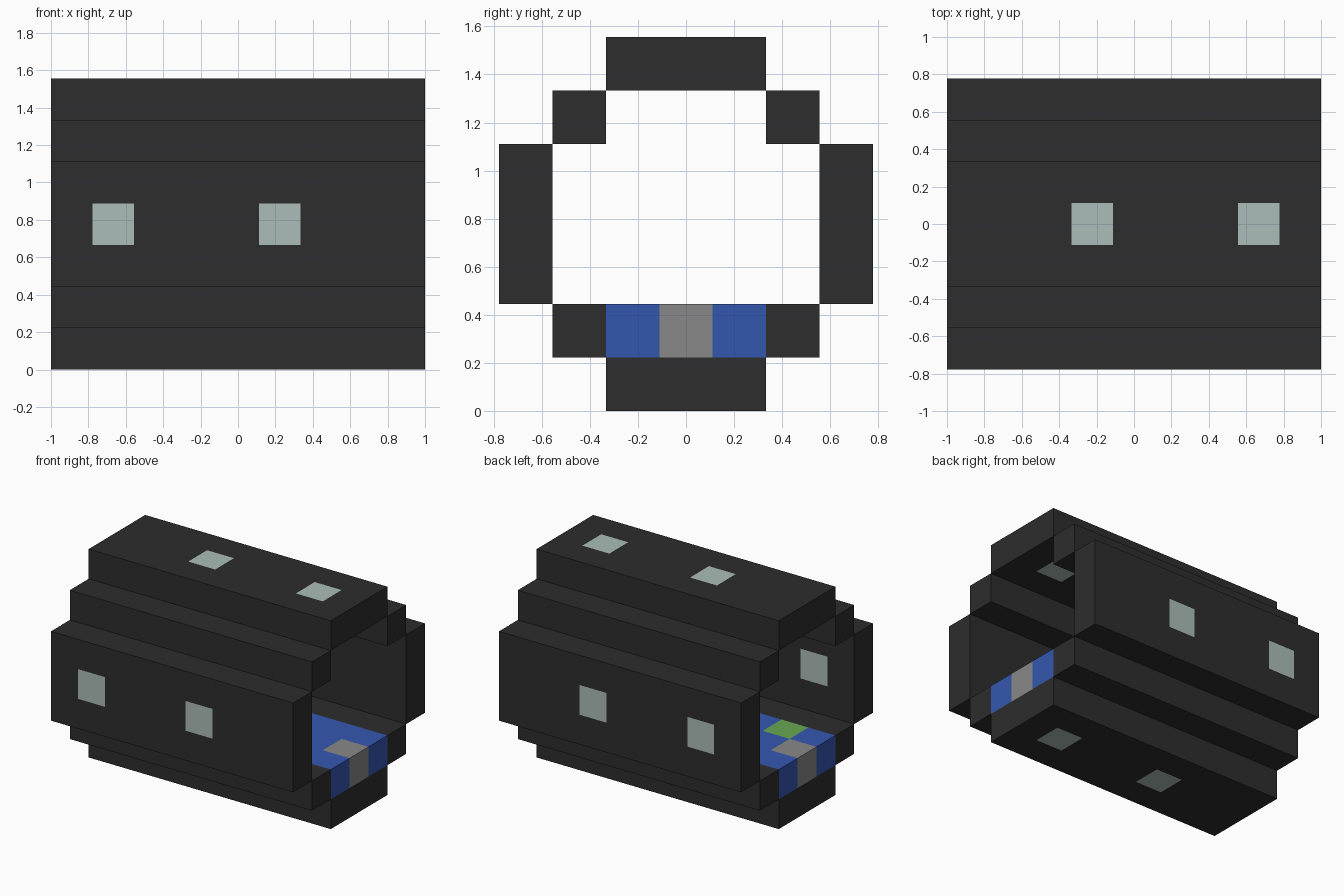
import bpy
import bmesh
from mathutils import Vector

if "Cube" in bpy.data.objects:
    bpy.data.objects.remove(bpy.data.objects["Cube"], do_unlink=True)

U = 2 / 9  # size of one block
LENGTH = 9


def linear(c):
    c /= 255
    return c / 12.92 if c <= 0.04045 else ((c + 0.055) / 1.055) ** 2.4


def material(name, *rgb):
    colour = [linear(c) for c in rgb] + [1]
    m = bpy.data.materials.new(name)
    m.use_nodes = True
    m.diffuse_color = colour
    bsdf = m.node_tree.nodes["Principled BSDF"]
    bsdf.inputs["Base Color"].default_value = colour
    bsdf.inputs["Roughness"].default_value = 0.9
    return m


shell = material("charcoal shell", 45, 45, 45)
glow = material("pale lamp", 171, 189, 184)
blue = material("blue floor", 52, 87, 175)
grey = material("grey stone", 136, 136, 136)
green = material("green tile", 104, 168, 82)


def block_bar(name, y, z, height_y, height_z, mats, rule=None):
    """Full-length bar; y, z is its low corner in blocks, y counted from the middle.
    The rule gets x cell, y and z of each block face and returns a material slot."""
    size = Vector((LENGTH, height_y, height_z))
    low = Vector((-LENGTH / 2, y, z))
    bm = bmesh.new()
    bmesh.ops.create_cube(bm, size=1)
    for v in bm.verts:
        v.co = low + (v.co + Vector((0.5, 0.5, 0.5))) * size
    if rule:
        # cut the faces along the block grid
        for axis in range(3):
            normal = Vector([float(i == axis) for i in range(3)])
            for step in range(1, int(size[axis])):
                bmesh.ops.bisect_plane(bm, geom=bm.verts[:] + bm.edges[:] + bm.faces[:],
                                       plane_co=low + normal * step, plane_no=normal)
        for f in bm.faces:
            c = f.calc_center_median()
            cell = min(LENGTH - 1, int(c.x + LENGTH / 2))
            f.material_index = rule(cell, c.y, c.z)
    bmesh.ops.scale(bm, vec=(U, U, U), verts=bm.verts)
    bmesh.ops.recalc_face_normals(bm, faces=bm.faces)
    mesh = bpy.data.meshes.new(name)
    bm.to_mesh(mesh)
    bm.free()
    for m in mats:
        mesh.materials.append(m)
    obj = bpy.data.objects.new(name, mesh)
    bpy.context.collection.objects.link(obj)
    return obj


def flat_lamps(cell, y, z):
    return int(cell in (3, 7) and abs(y) < 0.1)


def wall_lamps(cell, y, z):
    return int(cell in (1, 5) and abs(z - 3.5) < 0.1)


def floor_tiles(cell, y, z):
    if cell in (0, LENGTH - 1) and abs(y) < 0.1:
        return 1
    return 2 if cell == 1 and abs(y + 1) < 0.1 else 0


# roof and keel with lamps along the centre
block_bar("roof", -1.5, 6, 3, 1, (shell, glow), flat_lamps)
block_bar("keel", -1.5, 0, 3, 1, (shell, glow), flat_lamps)

# side walls with lamps, and the stepped corner beams
for side, wall_y, beam_y in (("front", -3.5, -2.5), ("back", 2.5, 1.5)):
    block_bar(side + "_wall", wall_y, 2, 1, 3, (shell, glow), wall_lamps)
    block_bar(side + "_upper_beam", beam_y, 5, 1, 1, (shell,))
    block_bar(side + "_lower_beam", beam_y, 1, 1, 1, (shell,))

# tiled walkway inside
block_bar("floor", -1.5, 1, 3, 1, (blue, grey, green), floor_tiles)
